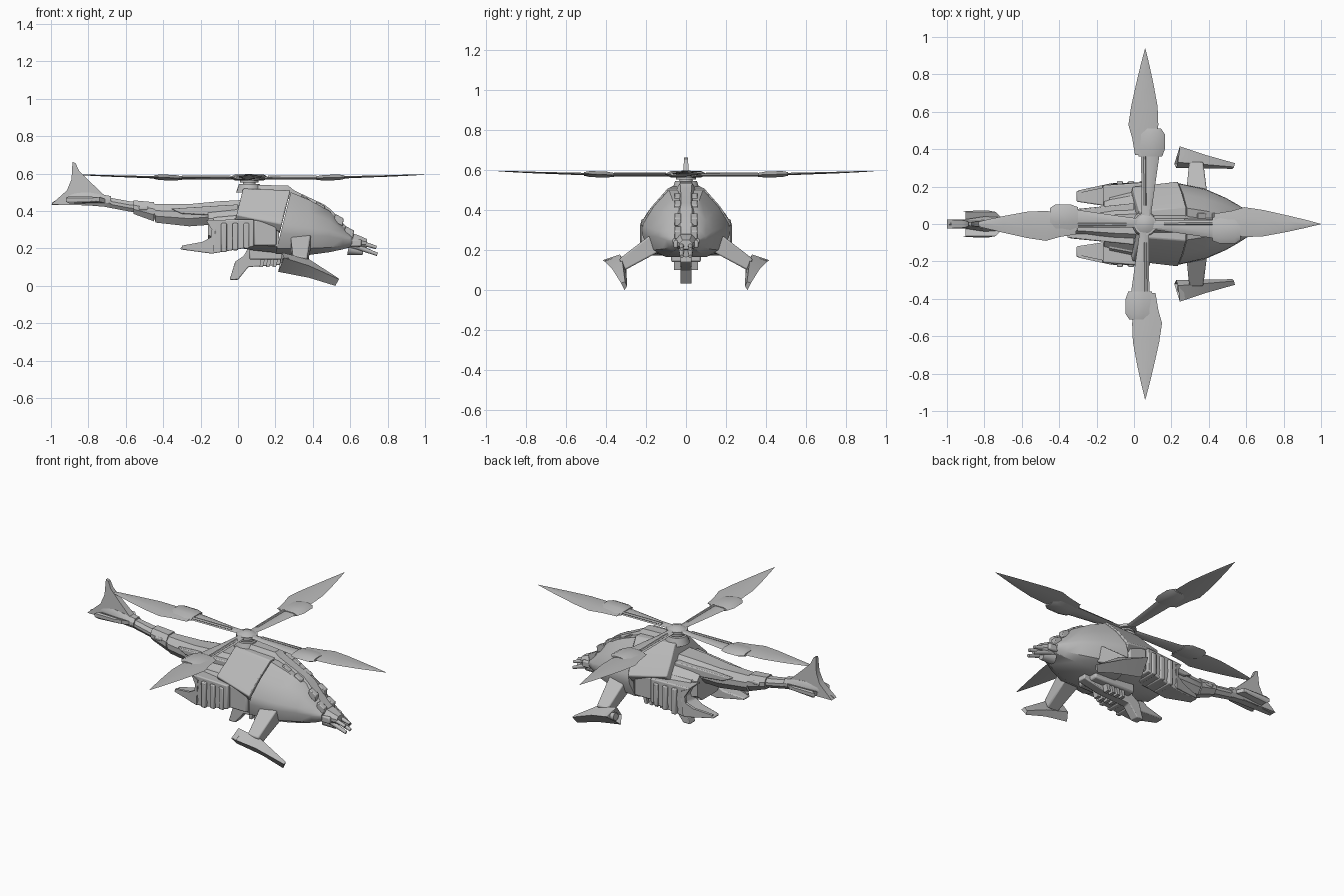
import bpy, bmesh, math
from mathutils import Vector, Matrix

old = bpy.data.objects.get("Cube")
if old:
    bpy.data.objects.remove(old)

grey = bpy.data.materials.new("plain_grey")
grey.use_nodes = True
grey.diffuse_color = (0.5, 0.5, 0.5, 1)
grey.node_tree.nodes["Principled BSDF"].inputs["Base Color"].default_value = (0.5, 0.5, 0.5, 1)


def finish(name, bm, mirror=False, bevel=0, turn=None):
    if turn:
        bmesh.ops.transform(bm, matrix=turn, verts=bm.verts)
    bmesh.ops.recalc_face_normals(bm, faces=bm.faces)
    mesh = bpy.data.meshes.new(name)
    bm.to_mesh(mesh)
    bm.free()
    mesh.materials.append(grey)
    ob = bpy.data.objects.new(name, mesh)
    bpy.context.collection.objects.link(ob)
    if bevel:
        mod = ob.modifiers.new("bevel", 'BEVEL')
        mod.width, mod.segments = bevel, 2
    if mirror:
        mod = ob.modifiers.new("mirror", 'MIRROR')
        mod.use_axis = (False, True, False)
    bpy.ops.object.select_all(action='DESELECT')
    ob.select_set(True)
    bpy.context.view_layer.objects.active = ob
    bpy.ops.object.shade_smooth_by_angle(angle=math.radians(32))
    return ob


def loft(name, rings, hollow=0, **kw):
    """Skin a row of equal rings; hollow sinks the first end cap inward."""
    bm = bmesh.new()
    rows = [[bm.verts.new(p) for p in r] for r in rings]
    n = len(rows[0])
    for a, b in zip(rows, rows[1:]):
        for i in range(n):
            bm.faces.new((a[i], a[(i + 1) % n], b[(i + 1) % n], b[i]))
    cap = bm.faces.new(rows[0])
    bm.faces.new(rows[-1])
    if hollow:
        bmesh.ops.recalc_face_normals(bm, faces=bm.faces)
        bmesh.ops.inset_region(bm, faces=[cap], thickness=0.012)
        bmesh.ops.translate(bm, verts=cap.verts, vec=(hollow, 0, 0))
    return finish(name, bm, **kw)


def section(x, half, shear=0, mid=0.33):
    """Symmetric ring from (y, z) pairs listed top to bottom."""
    pts = half + [(-y, z) for y, z in reversed(half)]
    return [(x + shear * (z - mid), y, z) for y, z in pts]


def slab(x, w, z0, z1, cut=0.35):
    h = (z1 - z0) * cut
    return section(x, [(w * 0.55, z1), (w, z1 - h), (w, z0 + h), (w * 0.55, z0)])


def prism(name, outline, side, **kw):
    """Extrude an (x, z) outline between y limits given by side(x, z)."""
    lims = [side(x, z) for x, z in outline]
    rings = [[(x, l[k], z) for (x, z), l in zip(outline, lims)] for k in (0, 1)]
    return loft(name, rings, **kw)


def box(name, x0, x1, y0, y1, z0, z1, **kw):
    return prism(name, [(x0, z0), (x1, z0), (x1, z1), (x0, z1)], lambda x, z: (y0, y1), **kw)


def rod(name, a, b, r0, r1, sides=12, **kw):
    a, b = Vector(a), Vector(b)
    bm = bmesh.new()
    place = Matrix.Translation((a + b) / 2) @ (b - a).to_track_quat('Z', 'Y').to_matrix().to_4x4()
    bmesh.ops.create_cone(bm, cap_ends=True, segments=sides, radius1=r0, radius2=r1,
                          depth=(b - a).length, matrix=place)
    return finish(name, bm, **kw)


# Cabin and shoulders
loft("cabin", [
    section(0.24, [(.085, .50), (.16, .42), (.215, .33), (.22, .28), (.19, .2), (.11, .17)], .25),
    section(0.38, [(.07, .46), (.135, .39), (.183, .31), (.188, .27), (.165, .2), (.1, .165)]),
    section(0.49, [(.05, .40), (.1, .35), (.135, .295), (.14, .265), (.12, .205), (.08, .18)]),
    section(0.56, [(.04, .32), (.075, .295), (.098, .27), (.1, .25), (.085, .215), (.06, .195)]),
    section(0.61, [(.03, .27), (.05, .265), (.065, .255), (.068, .245), (.06, .222), (.04, .21)])])
loft("shoulder_cowl", [
    section(-.01, [(.07, .52), (.14, .44), (.2, .38), (.17, .345), (.08, .34)], .25, .37),
    section(0.235, [(.09, .51), (.17, .42), (.228, .33), (.2, .29), (.1, .28)], .25)], bevel=.006)
loft("lower_hull", [
    section(-.16, [(.08, .41), (.12, .36), (.12, .27), (.07, .23)]),
    section(0.08, [(.1, .44), (.19, .36), (.185, .22), (.1, .19)]),
    section(0.22, [(.1, .44), (.195, .34), (.19, .21), (.1, .175)])])
box("side_panel", .085, .205, .15, .208, .215, .35, mirror=True, bevel=.008)

# Ridge running over the cabin to the nose
loft("top_ridge", [
    section(x, [(w * .6, z), (w, z - .03), (w, z - .07)])
    for x, w, z in [(.1, .05, .54), (.27, .05, .535), (.3, .045, .51), (.46, .04, .435),
                    (.5, .05, .405), (.58, .05, .315), (.62, .04, .28)]])
for k, (x, z) in enumerate([(.33, .475), (.41, .44), (.51, .375), (.565, .31)]):
    prism("ridge_block_%d" % k, [(x, z - .03), (x + .05, z - .055), (x + .055, z - .015), (x + .01, z + .01)],
          lambda x, z: (.025, .058), mirror=True, bevel=.004)

# Snout with guns
loft("snout", [slab(.57, .055, .205, .295), slab(.64, .05, .195, .272), slab(.69, .032, .205, .25)])
rod("upper_gun", (.64, .022, .235), (.74, .022, .205), .014, .009, mirror=True)
rod("lower_gun", (.62, .022, .215), (.745, .022, .168), .016, .009, mirror=True)
rod("chin_sensor", (.59, 0, .2), (.67, 0, .185), .035, .022)
box("snout_cheek", .6, .66, .04, .062, .21, .25, mirror=True, bevel=.008)

# Engine pods with open scoops behind
def pod_side(x, z):
    t = max(0, min(1, (-.08 - x) / .23))
    return .085 + .035 * t, .225 - .05 * t


prism("engine_pod", [(.085, .355), (-.17, .352), (-.135, .32), (-.12, .285), (-.135, .25), (-.18, .225),
                     (-.305, .207), (-.31, .195), (-.14, .172), (.085, .21)], pod_side, mirror=True, bevel=.014)
for k, x in enumerate([-.09, -.03, .03]):
    box("pod_rib_%d" % k, x, x + .03, .1, .231, .2 - .02 * (2 - k) / 2, .335, mirror=True, bevel=.006)
prism("scoop_cheek", [(-.12, .33), (-.17, .35), (-.14, .3), (-.145, .26), (-.19, .235), (-.3, .215),
                      (-.3, .197), (-.13, .18)],
      lambda x, z: (pod_side(x, z)[1] - .014, pod_side(x, z)[1] + .002), mirror=True)
loft("pod_fairing", [section(.09, [(.1, .4), (.17, .385), (.2, .34)]),
                     section(-.13, [(.08, .38), (.13, .365), (.16, .33)])])

# Tail boom
loft("tail_boom", [slab(.05, .1, .33, .46), slab(-.1, .09, .33, .452), slab(-.26, .07, .318, .437),
                   slab(-.44, .05, .338, .437), slab(-.455, .042, .38, .442), slab(-.58, .034, .397, .452),
                   slab(-.7, .028, .42, .474)])
prism("boom_intake", [(0, .435), (-.36, .412), (-.3, .385), (0, .37)],
      lambda x, z: (.05, .075 + .1 * max(0, x + .36)), mirror=True, bevel=.006)
loft("boom_collar", [slab(-.45, .05, .345, .447), slab(-.56, .044, .385, .457)])
box("boom_vent", -.53, -.48, .03, .05, .405, .425, mirror=True, bevel=.006)

# Tail fins
loft("tail_cone", [slab(-.68, .034, .42, .48), slab(-.8, .04, .43, .5), slab(-.9, .025, .432, .5),
                   slab(-.995, .003, .432, .445)])
prism("tail_fin", [(-.885, .663), (-.868, .655), (-.85, .615), (-.8, .565), (-.705, .475), (-.72, .43),
                   (-1, .434), (-.915, .51), (-.89, .57)],
      lambda x, z: (-.024 + .07 * max(0, z - .45), .024 - .07 * max(0, z - .45)))
loft("tail_side_fin", [
    [(-.7, .025, .44), (-.7, .025, .46), (-.9, .02, .46), (-.9, .02, .44)],
    [(-.74, .065, .45), (-.74, .065, .475), (-.9, .065, .48), (-.9, .065, .44)],
    [(-.78, .072, .455), (-.78, .072, .47), (-.92, .07, .47), (-.92, .07, .45)]], mirror=True)

# Stub struts and landing pods
loft("strut", [
    [(.28, .18, .275), (.39, .18, .275), (.39, .12, .2), (.28, .12, .2)],
    [(.295, .335, .155), (.37, .335, .155), (.37, .305, .1), (.295, .305, .1)]], mirror=True, bevel=.008)
loft("landing_pod", [
    [(.245, .415, .15), (.235, .33, .178), (.225, .3, .125), (.215, .32, .075)],
    [(.38, .37, .107), (.38, .318, .142), (.38, .297, .08), (.38, .31, .043)],
    [(.54, .325, .035), (.535, .305, .042), (.525, .295, .02), (.52, .307, 0)]],
    hollow=.03, mirror=True)
rod("pod_nozzle", (.235, .34, .125), (.3, .335, .115), .022, .022, mirror=True)

# Belly keel with its row of barrels
prism("belly_keel", [(-.045, .032), (0, .032), (.055, .1), (.26, .115), (.38, .14), (.38, .19), (.06, .21),
                     (.03, .16), (-.015, .13)], lambda x, z: (-.028, .028), bevel=.005)
box("belly_tray", .06, .34, -.075, .075, .14, .2, bevel=.01)
for k in range(4):
    x = .115 + .035 * k
    prism("belly_tooth_%d" % k, [(x, .1), (x + .018, .1), (x + .032, .155), (x + .008, .155)],
          lambda x, z: (.025, .06), mirror=True)

# Rotor mast and hub
hub = (.06, 0, 0)
for name, z0, z1, r0, r1 in [("mast_base", .5, .545, .07, .055), ("mast", .54, .575, .035, .03),
                             ("mast_ring", .552, .562, .05, .05), ("hub_disc", .567, .583, .06, .06),
                             ("hub_cap", .583, .597, .05, .022)]:
    rod(name, (hub[0], 0, z0), (hub[0], 0, z1), r0, r1, 24)

# Four rotor blades
def blade_ring(r, left, right, z, t):
    w = left + right
    return [(r, left, z), (r, left - w * .35, z + t), (r, -right + w * .2, z + t),
            (r, -right, z), (r, -right + w * .2, z - t), (r, left - w * .35, z - t)]


for k in range(4):
    turn = Matrix.Translation(hub) @ Matrix.Rotation(k * math.pi / 2, 4, 'Z')
    loft("blade_arm_%d" % k, [blade_ring(.04, .02, .03, .577, .008), blade_ring(.13, .02, .042, .575, .007),
                              blade_ring(.36, .022, .075, .575, .007)], turn=turn)
    loft("arm_rail_%d" % k, [blade_ring(.1, .012, .006, .583, .006),
                             blade_ring(.36, .016, .004, .583, .006)], turn=turn)
    loft("blade_clamp_%d" % k, [blade_ring(.36, .035, .09, .576, .01), blade_ring(.4, .042, .105, .578, .015),
                                blade_ring(.48, .042, .105, .58, .015), blade_ring(.51, .01, .085, .581, .009)],
         turn=turn)
    loft("blade_%d" % k, [blade_ring(.37, .055, .04, .576, .005), blade_ring(.46, .07, .06, .579, .006),
                          blade_ring(.53, .09, .07, .581, .006), blade_ring(.63, .075, .066, .584, .005),
                          blade_ring(.76, .046, .042, .588, .004), blade_ring(.86, .022, .02, .592, .003),
                          blade_ring(.938, .001, .001, .595, .001)], turn=turn)
